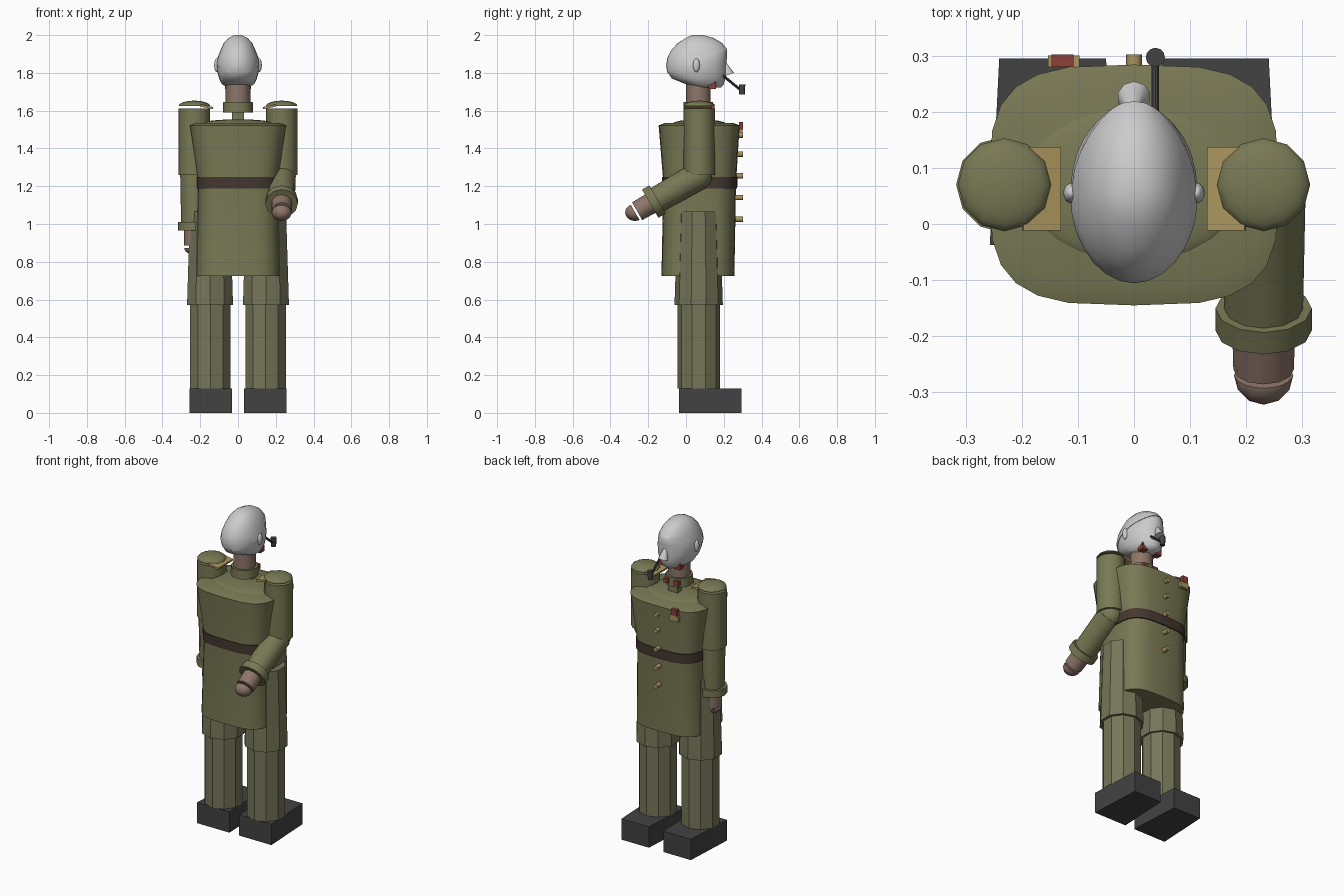
import bpy, bmesh
from math import cos, sin, pi, copysign
from mathutils import Vector, Matrix

if "Cube" in bpy.data.objects:
    bpy.data.objects.remove(bpy.data.objects["Cube"])


def mat(name, r, g, b):
    m = bpy.data.materials.new(name)
    m.diffuse_color = (r, g, b, 1)
    m.use_nodes = True
    m.node_tree.nodes["Principled BSDF"].inputs["Base Color"].default_value = m.diffuse_color
    return m


OLIVE = mat("olive", .19, .19, .09)
TROUSER = mat("trouser", .18, .18, .10)
DARK = mat("dark", .055, .055, .055)
SKIN = mat("skin", .27, .18, .14)
GOLD = mat("gold", .40, .30, .11)
RED = mat("red", .27, .05, .04)
BROWN = mat("brown", .06, .04, .03)


def finish(name, bm, m=None, smooth=None):
    bmesh.ops.recalc_face_normals(bm, faces=bm.faces)
    me = bpy.data.meshes.new(name)
    bm.to_mesh(me)
    bm.free()
    ob = bpy.data.objects.new(name, me)
    bpy.context.collection.objects.link(ob)
    if m:
        me.materials.append(m)
    if smooth:
        bpy.ops.object.select_all(action='DESELECT')
        bpy.context.view_layer.objects.active = ob
        ob.select_set(True)
        bpy.ops.object.shade_smooth_by_angle(angle=smooth)
    return ob


def box(name, lo, hi, m, tilt=0):
    bm = bmesh.new()
    lo, hi = Vector(lo), Vector(hi)
    s = hi - lo
    bmesh.ops.create_cube(bm, size=1, matrix=Matrix.Translation((lo + hi) / 2)
                          @ Matrix.Rotation(tilt, 4, 'Y') @ Matrix.Diagonal((*s, 1)))
    return finish(name, bm, m)


def cyl(name, a, b, r1, r2, m, n=12, smooth=.6):
    bm = bmesh.new()
    a, b = Vector(a), Vector(b)
    d = b - a
    bmesh.ops.create_cone(bm, cap_ends=True, segments=n, radius1=r1, radius2=r2, depth=d.length,
                          matrix=Matrix.Translation((a + b) / 2) @ d.to_track_quat('Z', 'Y').to_matrix().to_4x4())
    return finish(name, bm, m, smooth)


def ball(name, c, r, m=None, n=16, half=None, smooth=.9):
    # ellipsoid, optionally only the half on the side of direction `half`
    bm = bmesh.new()
    bmesh.ops.create_uvsphere(bm, u_segments=n, v_segments=n, radius=1,
                              matrix=Matrix.Translation(c) @ Matrix.Diagonal((*r, 1)))
    if half:
        cut(bm, c, half)
    return finish(name, bm, m, smooth)


def cut(bm, co, no):
    bmesh.ops.bisect_plane(bm, geom=bm.verts[:] + bm.edges[:] + bm.faces[:], plane_co=co,
                           plane_no=no, clear_inner=True)
    bmesh.ops.holes_fill(bm, edges=[e for e in bm.edges if e.is_boundary])


def loft(rings, n, p=2.0, yc=None):
    # rings: z, half width, y back, y front; p = superellipse power
    bm = bmesh.new()
    rows = []
    for z, w, y0, y1 in rings:
        c = (y0 + y1) / 2 if yc is None else max(y0, min(y1, yc))
        row = []
        for i in range(n):
            t = 2 * pi * i / n
            sx = copysign(abs(cos(t)) ** (2 / p), cos(t))
            sy = copysign(abs(sin(t)) ** (2 / p), sin(t))
            row.append(bm.verts.new((w * sx, c + (y1 - c if sy > 0 else c - y0) * sy, z)))
        rows.append(row)
    for a, b in zip(rows, rows[1:]):
        for i in range(n):
            bm.faces.new((a[i], a[(i + 1) % n], b[(i + 1) % n], b[i]))
    bm.faces.new(rows[0])
    bm.faces.new(rows[-1])
    return bm


# boots and legs
for s in (-1, 1):
    boot = box("boot", (s * .145 - .112, -.037, 0), (s * .145 + .112, .295, .13), DARK)
    for v in boot.data.vertices:
        if v.co.y > 0:
            v.co.x = s * .145 + (v.co.x - s * .145) * .85
    cyl("lower_leg", (s * .146, .067, .13), (s * .146, .067, .58), .113, .113, TROUSER, 10, .2)
    cyl("upper_leg", (s * .148, .067, .57), (s * .148, .067, 1.065), .128, .112, TROUSER, 10, .2)

# coat, shoulder dome and belt
coat = loft([(.725, .225, -.13, .256), (1.22, .213, -.12, .265),
             (1.522, .258, -.145, .284), (1.535, .225, -.11, .25)], 24, 3.4)
finish("coat", coat, OLIVE, .5)
ball("shoulder_dome", (0, .07, 1.53), (.2, .14, .024), OLIVE, 24, (0, 0, 1))
finish("belt", loft([(1.188, .22, -.125, .271), (1.248, .221, -.127, .273)], 24, 3.4), BROWN, .5)

# collar, throat piece and neck
box("throat_piece", (-.033, .09, 1.53), (.033, .13, 1.60), OLIVE)
cyl("collar", (0, .066, 1.59), (0, .066, 1.645), .08, .078, OLIVE)
cyl("neck", (0, .066, 1.63), (0, .066, 1.77), .065, .065, SKIN)
for s in (-1, 1):
    box("throat_tab", (s * .05 - .02, .12, 1.715), (s * .05 + .02, .16, 1.755), RED)
    box("collar_tab", (s * .035 - .016, .125, 1.605), (s * .035 + .016, .15, 1.635), RED)

# upper arms, shoulder caps and shoulder straps
for s in (-1, 1):
    x = s * .231
    cyl("upper_arm", (x, .07, 1.26), (x, .07, 1.612), .083, .083, OLIVE)
    ball("shoulder_cap", (x, .07, 1.625), (.083, .083, .028), OLIVE, 12, (0, 0, 1))
    box("shoulder_strap", (s * .165 - .034, -.012, 1.614), (s * .165 + .034, .137, 1.626), GOLD, -s * .2)


# forearm, cuff and hand along a direction
def forearm(elbow, d):
    e, d = Vector(elbow), Vector(d).normalized()
    ball("elbow", e, (.072, .072, .072), OLIVE, 12)
    cyl("forearm", e, e + d * .27, .075, .07, OLIVE)
    cyl("cuff", e + d * .25, e + d * .295, .086, .086, OLIVE)
    cyl("hand", e + d * .295, e + d * .375, .056, .054, SKIN)
    ball("fingers", e + d * .387, (.053, .053, .035 if d.z < -.9 else .045), SKIN, 12, d)


forearm((.231, .066, 1.255), (0, -.865, -.5))
forearm((-.231, .07, 1.26), (0, 0, -1))

# head with hair shell, ears and nose
HEAD = [(1.722, .055, .09, .185), (1.74, .085, .0, .2), (1.77, .1, -.075, .208),
        (1.8, .108, -.095, .214), (1.84, .113, -.102, .212), (1.88, .106, -.095, .217),
        (1.92, .09, -.075, .217), (1.955, .074, -.042, .19), (1.982, .05, .0, .145), (1.997, .02, .035, .09)]
finish("head", loft(HEAD, 28, 2, .06), None, .9)
hair = loft(HEAD, 28, 2, .06)
bmesh.ops.transform(hair, verts=hair.verts, matrix=Matrix.Translation((0, .06, 1.86))
                    @ Matrix.Scale(1.022, 4) @ Matrix.Translation((0, -.06, -1.86)))
cut(hair, (0, .06, 1.86), (0, -.4, 1))
finish("hair", hair, None, .9)
for s in (-1, 1):
    ball("ear", (s * .112, .055, 1.84), (.014, .018, .036))
cyl("nose", (0, .2, 1.86), (0, .226, 1.79), .008, .03, None, 10, .8)

# smoking pipe
cyl("pipe_stem", (.038, .19, 1.79), (.038, .295, 1.705), .007, .007, DARK, 10)
cyl("pipe_bowl", (.038, .297, 1.685), (.038, .297, 1.738), .015, .017, DARK)

# buttons and medal
for z in (1.47, 1.37, 1.255, 1.14, 1.025):
    cyl("button", (0, .262, z), (0, .302, z), .014, .014, GOLD)
box("medal_ribbon", (-.147, .28, 1.5), (-.108, .302, 1.54), RED)
box("medal", (-.153, .28, 1.465), (-.097, .3, 1.502), GOLD)
